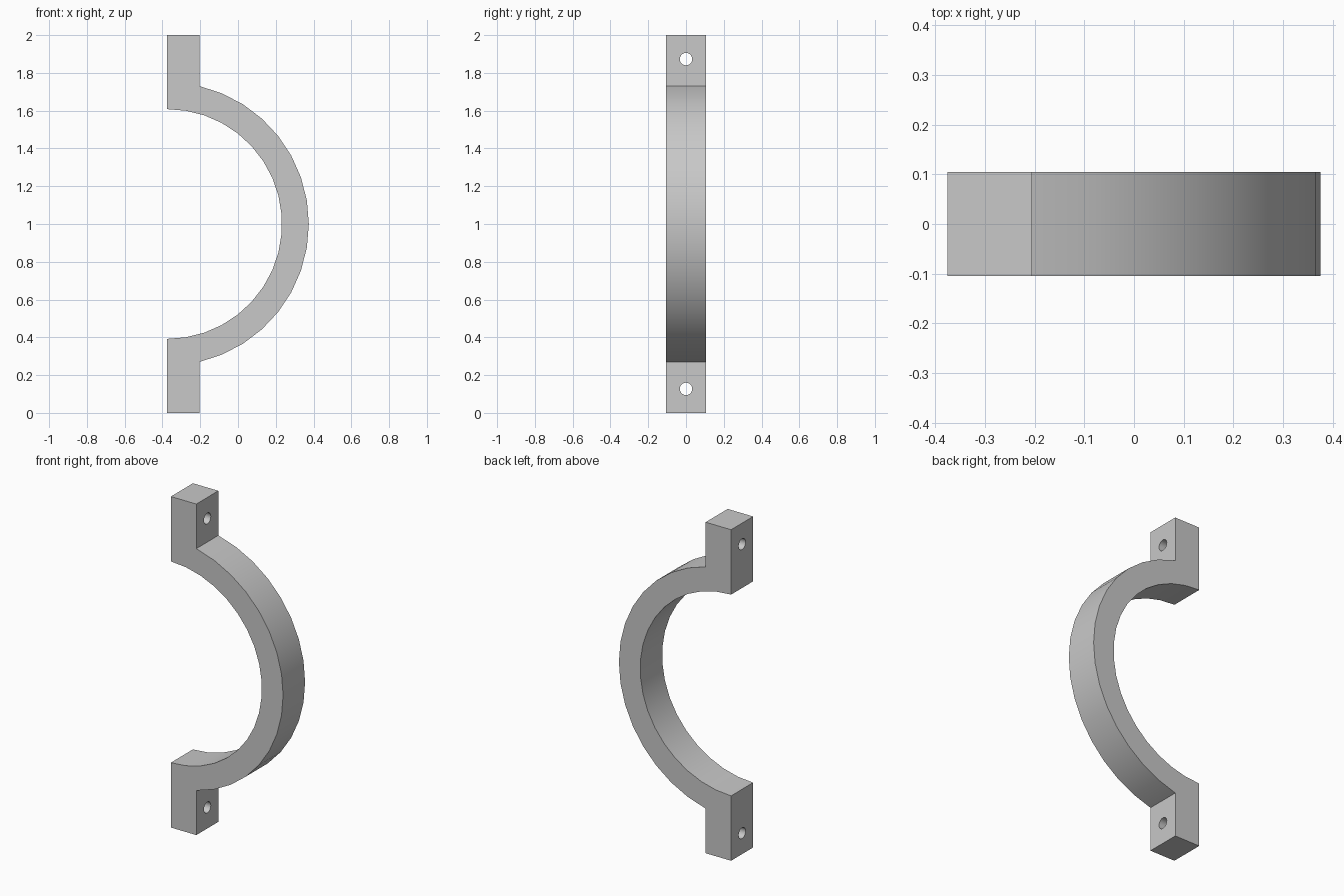
import bpy, bmesh, math
from mathutils import Matrix

R_IN, R_OUT = 0.608, 0.75      # bore and outer radius
X_BACK, X_TAB = -0.375, -0.205 # mating face and front of the tabs
HALF_W, MID = 0.105, 1.0       # half width, centre height
HOLE_R, HOLE_OFF = 0.033, 0.873

cube = bpy.data.objects.get("Cube")
if cube:
    bpy.data.objects.remove(cube, do_unlink=True)

steel = bpy.data.materials.new("plain grey")
steel.use_nodes = True
grey = (0.58, 0.58, 0.58, 1)
steel.diffuse_color = grey
steel.node_tree.nodes["Principled BSDF"].inputs["Base Color"].default_value = grey


def make_object(name, bm):
    bmesh.ops.recalc_face_normals(bm, faces=bm.faces)
    mesh = bpy.data.meshes.new(name)
    bm.to_mesh(mesh)
    bm.free()
    mesh.materials.append(steel)
    obj = bpy.data.objects.new(name, mesh)
    bpy.context.collection.objects.link(obj)
    return obj


def arc(radius, start, end, steps):
    angles = [start + (end - start) * i / steps for i in range(steps + 1)]
    return [(X_BACK + radius * math.cos(a), MID + radius * math.sin(a)) for a in angles]


# Half clamp profile: outer arc between the tabs, tab corners, inner bore
tab_angle = math.acos((X_TAB - X_BACK) / R_OUT)
profile = arc(R_OUT, -tab_angle, tab_angle, 16)
profile += [(X_TAB, 2 * MID), (X_BACK, 2 * MID)]
profile += arc(R_IN, math.pi / 2, -math.pi / 2, 19)
profile += [(X_BACK, 0), (X_TAB, 0)]

bm = bmesh.new()
face = bm.faces.new([bm.verts.new((x, -HALF_W, z)) for x, z in profile])
side = bmesh.ops.extrude_face_region(bm, geom=[face], use_keep_orig=True)
moved = [v for v in side["geom"] if isinstance(v, bmesh.types.BMVert)]
bmesh.ops.translate(bm, verts=moved, vec=(0, 2 * HALF_W, 0))
clamp = make_object("half_clamp", bm)

# Bolt holes through both tabs
bm = bmesh.new()
for sign in (-1, 1):
    place = Matrix.Translation(((X_BACK + X_TAB) / 2, 0, MID + sign * HOLE_OFF))
    bmesh.ops.create_cone(bm, cap_ends=True, segments=20, radius1=HOLE_R, radius2=HOLE_R,
                          depth=0.4, matrix=place @ Matrix.Rotation(math.pi / 2, 4, "Y"))
cutter = make_object("bolt_hole_cutter", bm)
cutter.hide_render = True

cut = clamp.modifiers.new("bolt_holes", "BOOLEAN")
cut.operation = "DIFFERENCE"
cut.solver = "EXACT"
cut.object = cutter

bpy.ops.object.select_all(action="DESELECT")
clamp.select_set(True)
bpy.context.view_layer.objects.active = clamp
bpy.ops.object.modifier_apply(modifier=cut.name)
bpy.data.objects.remove(cutter, do_unlink=True)

# Smooth curved walls, crisp edges
bpy.ops.object.shade_smooth_by_angle(angle=math.radians(30))
